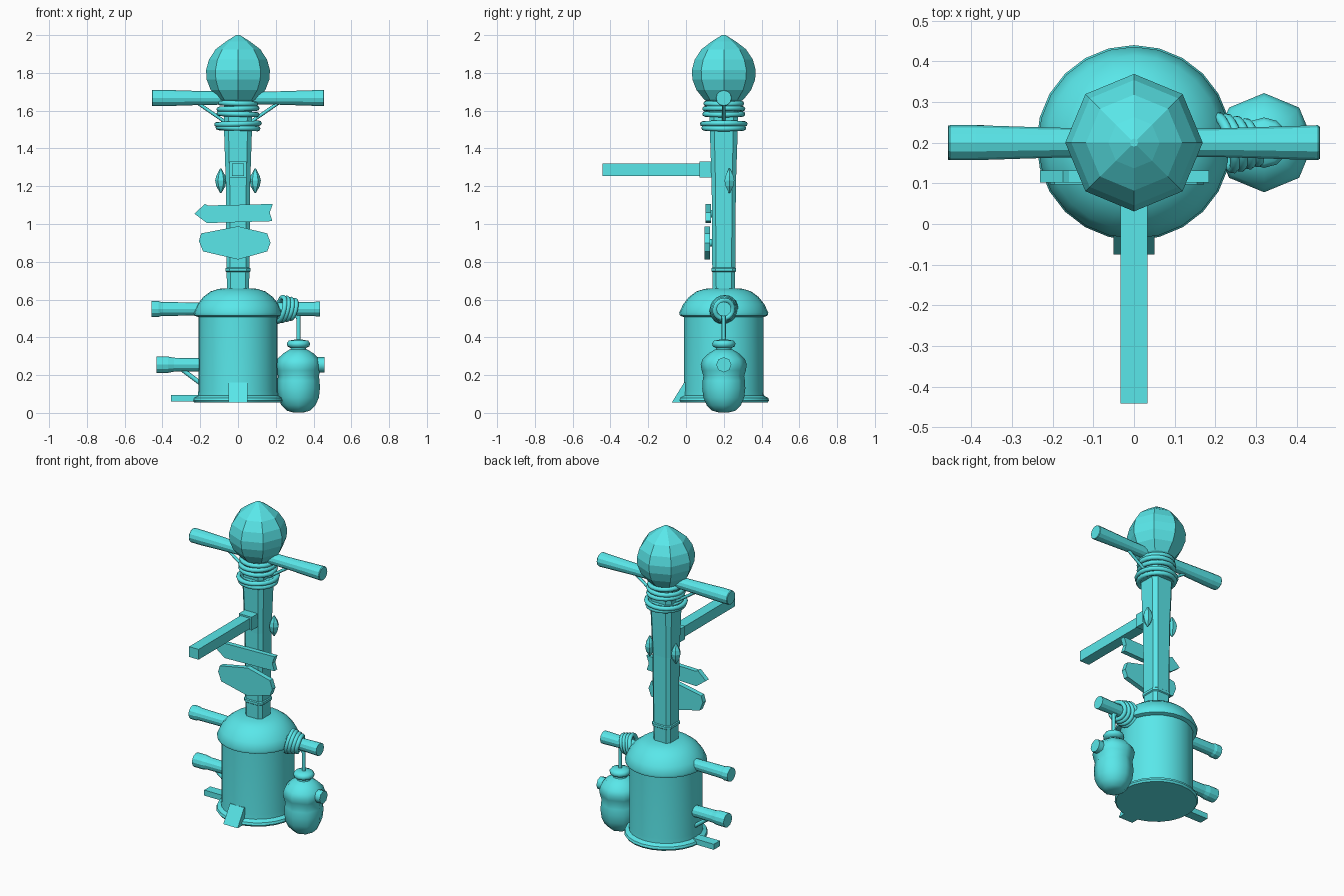
import bpy, bmesh, math
from mathutils import Vector, Matrix

if "Cube" in bpy.data.objects:
    bpy.data.objects.remove(bpy.data.objects["Cube"])

CY = 0.2  # post axis in y
mat = bpy.data.materials.new("teal")
mat.diffuse_color = (0.1, 0.8, 0.82, 1)
mat.use_nodes = True
mat.node_tree.nodes["Principled BSDF"].inputs["Base Color"].default_value = mat.diffuse_color


def finish(name, bm, angle=None):
    bmesh.ops.recalc_face_normals(bm, faces=bm.faces)
    me = bpy.data.meshes.new(name)
    bm.to_mesh(me)
    bm.free()
    ob = bpy.data.objects.new(name, me)
    bpy.context.collection.objects.link(ob)
    me.materials.append(mat)
    if angle:
        bpy.ops.object.select_all(action='DESELECT')
        ob.select_set(True)
        bpy.context.view_layer.objects.active = ob
        bpy.ops.object.shade_smooth_by_angle(angle=math.radians(angle))
    return ob


def loft(bm, rings):
    """Skin a list of closed vertex rings and cap both ends."""
    vs = [[bm.verts.new(p) for p in r] for r in rings]
    n = len(vs[0])
    for a, b in zip(vs, vs[1:]):
        for i in range(n):
            bm.faces.new((a[i], a[(i + 1) % n], b[(i + 1) % n], b[i]))
    bm.faces.new(vs[0][::-1])
    bm.faces.new(vs[-1])


def lathe(name, prof, n, loc, along_x=False, angle=None, phase=0):
    bm = bmesh.new()
    loft(bm, [[(r * math.cos(phase + math.tau * i / n), r * math.sin(phase + math.tau * i / n), h)
               for i in range(n)] for r, h in prof])
    M = Matrix.Translation(loc)
    if along_x:
        M = M @ Matrix.Rotation(math.pi / 2, 4, 'Y')
    bm.transform(M)
    return finish(name, bm, angle)


def box(name, lo, hi):
    bm = bmesh.new()
    bmesh.ops.create_cube(bm, size=1)
    lo, hi = Vector(lo), Vector(hi)
    bm.transform(Matrix.Translation((lo + hi) / 2) @ Matrix.Diagonal((*(hi - lo), 1)))
    return finish(name, bm)


def plate(name, pts, y0, y1):
    """Extrude an x-z outline along y."""
    bm = bmesh.new()
    loft(bm, [[(x, y, z) for x, z in pts] for y in (y0, y1)])
    return finish(name, bm)


def ring(name, R, r, loc, rot=Matrix(), n=20, m=8):
    bm = bmesh.new()
    vs = [[bm.verts.new(((R + r * math.cos(math.tau * j / m)) * math.cos(math.tau * i / n),
                         (R + r * math.cos(math.tau * j / m)) * math.sin(math.tau * i / n),
                         r * math.sin(math.tau * j / m))) for j in range(m)] for i in range(n)]
    for i in range(n):
        for j in range(m):
            bm.faces.new((vs[i][j], vs[(i + 1) % n][j], vs[(i + 1) % n][(j + 1) % m], vs[i][(j + 1) % m]))
    bm.transform(Matrix.Translation(loc) @ rot)
    return finish(name, bm, 60)


def rod(name, a, b, r, n=8):
    a, b = Vector(a), Vector(b)
    d = b - a
    bm = bmesh.new()
    bmesh.ops.create_cone(bm, cap_ends=True, segments=n, radius1=r, radius2=r, depth=d.length)
    bm.transform(Matrix.Translation((a + b) / 2) @ d.to_track_quat('Z', 'Y').to_matrix().to_4x4())
    return finish(name, bm, 50)


# barrel base with flared foot and domed lid
lathe("barrel", [(0.232, 0.055), (0.24, 0.066), (0.235, 0.08), (0.212, 0.092), (0.21, 0.12),
                 (0.21, 0.51)], 24, (0, CY, 0), angle=40)
lathe("barrel_lid", [(0.205, 0.505), (0.232, 0.515), (0.236, 0.53), (0.215, 0.575), (0.185, 0.613),
                     (0.145, 0.643), (0.1, 0.657), (0.03, 0.66)], 24, (0, CY, 0), angle=50)

# chamfered square post, widening slightly to the top
def octagon(a, z):
    c = a * 0.68
    return [(x, CY + y, z) for x, y in ((a, -c), (a, c), (c, a), (-c, a), (-a, c), (-a, -c), (-c, -a), (c, -a))]

bm = bmesh.new()
loft(bm, [octagon(a, z) for a, z in ((0.058, 0.64), (0.061, 0.78), (0.064, 1.2), (0.074, 1.5), (0.076, 1.68))])
finish("post", bm)
bm = bmesh.new()
loft(bm, [octagon(a, z) for a, z in ((0.06, 0.745), (0.066, 0.75), (0.066, 0.765), (0.06, 0.77))])
finish("post_band", bm)

# rope wraps under the bulb
for i, (R, z) in enumerate(((0.105, 1.508), (0.112, 1.53), (0.1, 1.582), (0.1, 1.61), (0.094, 1.638))):
    ring(f"rope_wrap_{i}", R, 0.014, (0, CY, z), Matrix.Rotation((-1) ** i * 0.03, 4, 'Y'))
lathe("rope_core", [(0.1, 1.495), (0.1, 1.54)], 16, (0, CY, 0), angle=40)

# eight-sided pointed bulb
lathe("bulb", [(0.085, 1.645), (0.105, 1.66), (0.145, 1.71), (0.166, 1.765), (0.169, 1.815), (0.154, 1.87),
               (0.118, 1.925), (0.063, 1.967), (0.01, 2.0)], 8, (0, CY, 0))

# logs with end collars
lathe("top_log", [(0.04, -0.456), (0.043, -0.452), (0.043, -0.39), (0.037, -0.2), (0.034, 0), (0.035, 0.2),
                  (0.041, 0.39), (0.043, 0.452), (0.04, 0.456)], 12, (0, CY, 1.667), True)
lathe("middle_log", [(0.042, -0.457), (0.042, -0.42), (0.037, -0.405), (0.034, -0.2), (0.033, 0.2),
                     (0.039, 0.433)], 12, (0, CY, 0.55), True)
lathe("lower_log", [(0.043, -0.432), (0.043, -0.37), (0.037, -0.34), (0.034, -0.15)], 12, (0, CY, 0.255), True)
for s in (-1, 1):
    rod(f"top_brace_{s}", (s * 0.22, CY, 1.645), (s * 0.06, CY, 1.535), 0.009)
rod("lower_brace", (-0.31, CY, 0.24), (-0.19, CY, 0.15), 0.012)

# projecting beam and its socket
box("beam", (-0.033, -0.441, 1.255), (0.033, 0.14, 1.32))
box("beam_socket", (-0.045, 0.072, 1.247), (0.045, 0.15, 1.33))

# faceted side pegs
for s in (-1, 1):
    lathe(f"side_peg_{s}", [(0.004, 1.165), (0.024, 1.2), (0.03, 1.23), (0.024, 1.255), (0.004, 1.293)], 6,
          (s * 0.091, CY + 0.03, 0))
    rod(f"side_peg_stem_{s}", (s * 0.04, CY + 0.03, 1.23), (s * 0.09, CY + 0.03, 1.23), 0.012, 6)

# sign boards
plate("arrow_sign", [(-0.231, 1.055), (-0.175, 1.106), (-0.16, 1.098), (0.184, 1.106), (0.168, 1.06),
                     (0.182, 1.015), (-0.165, 1.005)], 0.102, 0.132)
plate("lower_sign", [(-0.207, 0.91), (-0.195, 0.95), (0, 0.988), (0.155, 0.95), (0.172, 0.9), (0.155, 0.855),
                     (0, 0.812), (-0.185, 0.855)], 0.097, 0.128)
rod("sign_nails_upper", (0, 0.12, 1.055), (0, 0.16, 1.055), 0.02)
rod("sign_nails_lower", (0, 0.12, 0.9), (0, 0.16, 0.9), 0.02)

# front wedge foot and left plank foot
bm = bmesh.new()
loft(bm, [[(x, -0.075, 0.055), (x, 0.03, 0.055), (x, 0.03, 0.16), (x, -0.01, 0.16)] for x in (-0.05, 0.05)])
finish("front_foot", bm)
box("side_foot", (-0.355, CY - 0.03, 0.06), (-0.19, CY + 0.03, 0.095))

# hanging jug with spout
JX = 0.32
lathe("jug", [(0.03, 0.003), (0.062, 0.012), (0.09, 0.04), (0.108, 0.08), (0.114, 0.13), (0.112, 0.17),
              (0.108, 0.195), (0.117, 0.225), (0.122, 0.255), (0.112, 0.285), (0.08, 0.315), (0.048, 0.335)],
      8, (JX, CY, 0), angle=60)
lathe("jug_neck", [(0.045, 0.325), (0.04, 0.343), (0.058, 0.352), (0.062, 0.368), (0.052, 0.382), (0.02, 0.388)],
      12, (JX, CY, 0), angle=50)
rod("jug_spout", (0.38, CY, 0.255), (0.458, CY, 0.255), 0.04)

# rope coil on the log and hanging line
for i, (x, R) in enumerate(((0.225, 0.066), (0.245, 0.062), (0.268, 0.056), (0.29, 0.05))):
    rot = Matrix.Rotation(0.3, 4, 'Z') @ Matrix.Rotation(math.pi / 2 + 0.22, 4, 'Y')
    ring(f"rope_coil_{i}", R, 0.013, (x, CY, 0.548), rot)
rod("rope_bend", (0.3, CY, 0.53), (JX, CY, 0.5), 0.011)
rod("rope_line", (JX, CY, 0.515), (JX, CY, 0.375), 0.011)
